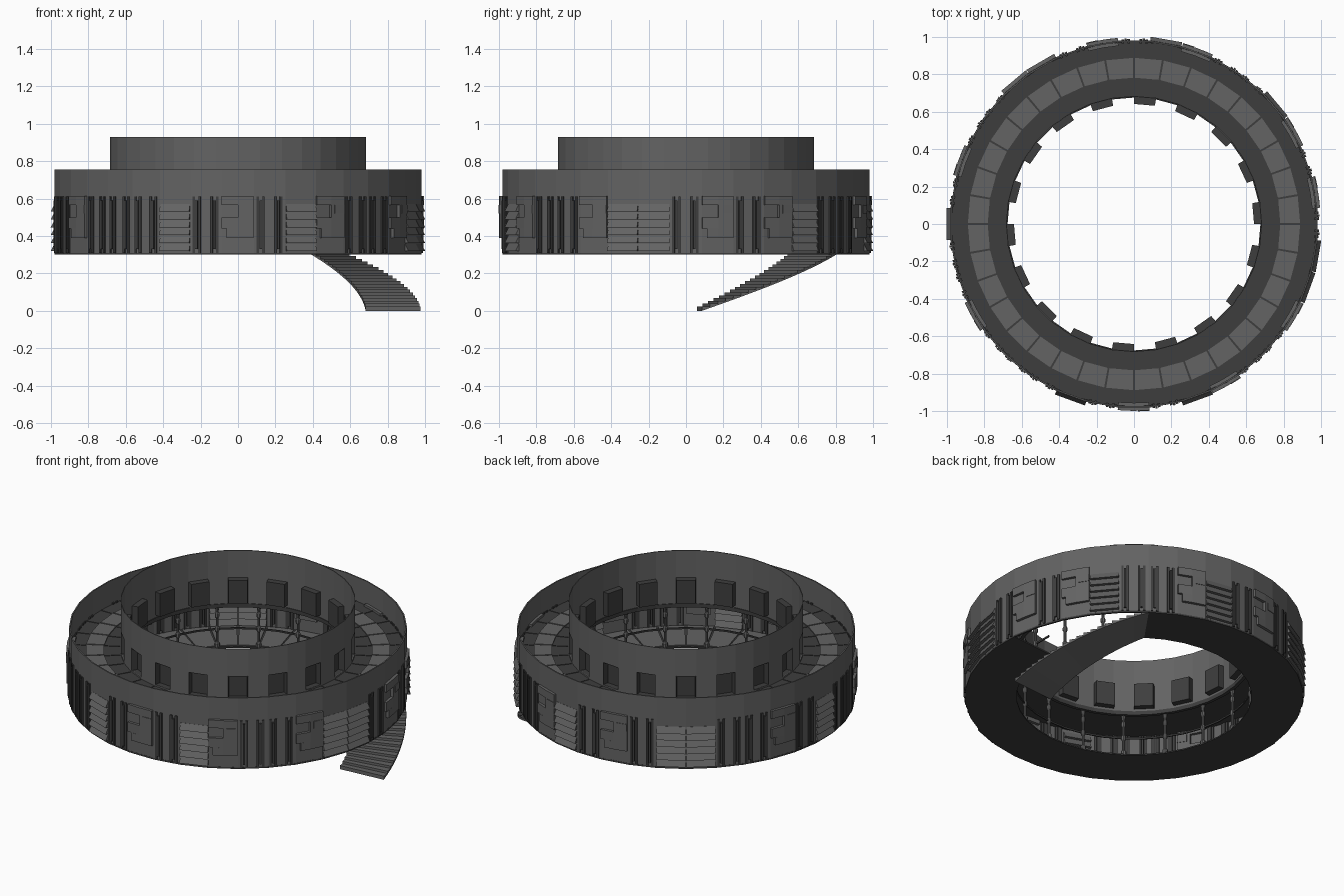
import bpy, bmesh, math

cube = bpy.data.objects.get("Cube")
if cube:
    bpy.data.objects.remove(cube)


def material(name, v):
    m = bpy.data.materials.new(name)
    m.diffuse_color = (v, v, v, 1)
    m.use_nodes = True
    m.node_tree.nodes["Principled BSDF"].inputs["Base Color"].default_value = (v, v, v, 1)
    return m


GREY = material("wall grey", 0.125)
DARK = material("dark grey", 0.048)


def polar(a, r, z):
    a = math.radians(a)
    return (r * math.cos(a), r * math.sin(a), z)


def wedge(bm, a0, a1, r0, r1, z0, z1, r1_top=None, rise=0):
    """Block between two angles; the outer face may lean and the underside may climb."""
    rt = r1 if r1_top is None else r1_top
    low = [polar(a0, r0, z0), polar(a0, r1, z0), polar(a1, r1, z0 + rise), polar(a1, r0, z0 + rise)]
    top = [polar(a0, r0, z1), polar(a0, rt, z1), polar(a1, rt, z1), polar(a1, r0, z1)]
    lo = [bm.verts.new(p) for p in low]
    hi = [bm.verts.new(p) for p in top]
    bm.faces.new(lo)
    bm.faces.new(hi)
    for i in range(4):
        j = (i + 1) % 4
        bm.faces.new((lo[i], lo[j], hi[j], hi[i]))


def finish(bm, name, mat):
    bmesh.ops.recalc_face_normals(bm, faces=bm.faces)
    me = bpy.data.meshes.new(name)
    bm.to_mesh(me)
    bm.free()
    me.materials.append(mat)
    ob = bpy.data.objects.new(name, me)
    bpy.context.collection.objects.link(ob)
    return ob


def ring(name, mat, r0, r1, z0, z1, starts, gap=0):
    bm = bmesh.new()
    for a in starts:
        wedge(bm, a + gap, a + 10 - gap, r0, r1, z0, z1)
    return finish(bm, name, mat)


ALL = range(0, 360, 10)
OFFSET = range(5, 365, 10)
FLOOR = range(55, 365, 10)      # leaves the stair opening free
R_OUT, R_IN = 0.984, 0.685

# Main shells
ring("outer_wall", GREY, 0.976, R_OUT, 0.305, 0.755, OFFSET)
ring("outer_wall_foot", DARK, 0.974, R_OUT + 0.001, 0.30, 0.31, OFFSET)
ring("floor_underside", DARK, R_IN, 0.98, 0.30, 0.308, FLOOR)
ring("floor_panels", GREY, 0.70, 0.97, 0.308, 0.312, FLOOR, 0.3)
ring("roof", DARK, R_IN, 0.977, 0.59, 0.60, ALL)
ring("roof_panels", GREY, 0.782, 0.888, 0.60, 0.606, ALL, 0.35)

# Thin raised seams across the dark roof
bm = bmesh.new()
for a in ALL:
    wedge(bm, a - 0.2, a + 0.2, 0.69, 0.972, 0.60, 0.603)
finish(bm, "roof_seams", DARK)

# Inner wall with alternate window openings
WINDOWS = range(0, 360, 20)
SOLID = range(10, 360, 20)
W0, W1 = 0.61, 0.755
ring("inner_wall_top", GREY, R_IN - 0.005, R_IN, W1, 0.93, ALL)
ring("inner_wall_piers", GREY, R_IN - 0.005, R_IN, W0, W1, SOLID)
ring("inner_wall_base", GREY, R_IN - 0.005, R_IN, 0.57, W0, ALL)
ring("inner_wall_trim", DARK, R_IN - 0.009, R_IN + 0.012, 0.565, 0.59, ALL)

# Alcoves that stand inward behind each window
bm = bmesh.new()
for a in WINDOWS:
    wedge(bm, a, a + 10, 0.642, 0.647, W0, W1)
    wedge(bm, a, a + 10, 0.642, R_IN, W0 - 0.004, W0)
    wedge(bm, a, a + 10, 0.642, R_IN, W1 - 0.004, W1)
    for side in (a, a + 9.6):
        wedge(bm, side, side + 0.4, 0.642, R_IN, W0, W1)
finish(bm, "window_alcoves", DARK)


# Wall modules, used on the outer and inner faces of the big wall
def ribs(bm, c, r, s):
    for off in (-3, 2.6):
        wedge(bm, c + off - 1.3, c + off - 0.5, r, r + s * 0.008, 0.31, 0.61)
        wedge(bm, c + off + 0.5, c + off + 1.3, r, r + s * 0.008, 0.31, 0.61)
        wedge(bm, c + off - 0.35, c + off + 0.35, r, r + s * 0.012, 0.33, 0.59)


def louvres(bm, c, r, s):
    rows, z0 = 6, 0.315
    h = (0.57 - z0) / rows
    for i in range(rows):
        z = z0 + i * h
        wedge(bm, c - 4.9, c + 4.9, r, r + s * 0.024, z + 0.004, z + h, r + s * 0.004)
    wedge(bm, c - 4.9, c + 4.9, r, r + s * 0.004, 0.31, 0.57)


def notched_panel(bm, c, r, s):
    out = r + s * 0.018
    wedge(bm, c, c + 4.8, r, out, 0.39, 0.615)
    wedge(bm, c - 5, c, r, out, 0.565, 0.615)
    wedge(bm, c - 5, c, r, out, 0.44, 0.50)
    wedge(bm, c - 3.5, c, r, out, 0.39, 0.44)
    wedge(bm, c + 1.2, c + 4.8, r, out + s * 0.003, 0.52, 0.565)


LAYOUT = "RERESRRESRERSSRRERSRRERRRSRERSERRESS"
KINDS = {"R": ("rib", ribs, DARK), "S": ("louvre", louvres, GREY), "E": ("notched_panel", notched_panel, GREY)}
for label, r, s in (("outside", 0.981, 1), ("inside", 0.974, -1)):
    for key, (name, build, mat) in KINDS.items():
        bm = bmesh.new()
        for k, kind in enumerate(LAYOUT):
            if kind == key:
                build(bm, k * 10, r, s)
        finish(bm, f"{label}_{name}s", mat)

# Curved stairs up to the floor opening
STEPS = 20
rise, turn = 0.30 / STEPS, 50 / STEPS
bm = bmesh.new()
for i in range(STEPS):
    a = 5 + i * turn
    wedge(bm, a, a + turn, R_IN, 0.98, i * rise, (i + 1) * rise + 0.008, rise=rise)
finish(bm, "curved_stairs", GREY)

# Turned columns along the inner edge
PROFILE = ((0.016, 0.305), (0.016, 0.33), (0.008, 0.34), (0.008, 0.40), (0.014, 0.41), (0.014, 0.43),
           (0.008, 0.44), (0.008, 0.49), (0.014, 0.50), (0.014, 0.52), (0.008, 0.53), (0.016, 0.575), (0.016, 0.59))
bm = bmesh.new()
for a in range(15, 375, 20):
    cx, cy, _ = polar(a, 0.70, 0)
    loops = []
    for r, z in PROFILE:
        pts = [polar(t, r, z) for t in range(0, 360, 45)]
        loops.append([bm.verts.new((cx + x, cy + y, h)) for x, y, h in pts])
    for lo, hi in zip(loops, loops[1:]):
        for i in range(8):
            j = (i + 1) % 8
            bm.faces.new((lo[i], lo[j], hi[j], hi[i]))
    bm.faces.new(loops[0])
    bm.faces.new(loops[-1])
finish(bm, "columns", GREY)

# Handrail between the columns
ring("handrail", DARK, 0.696, 0.704, 0.415, 0.425, FLOOR)
